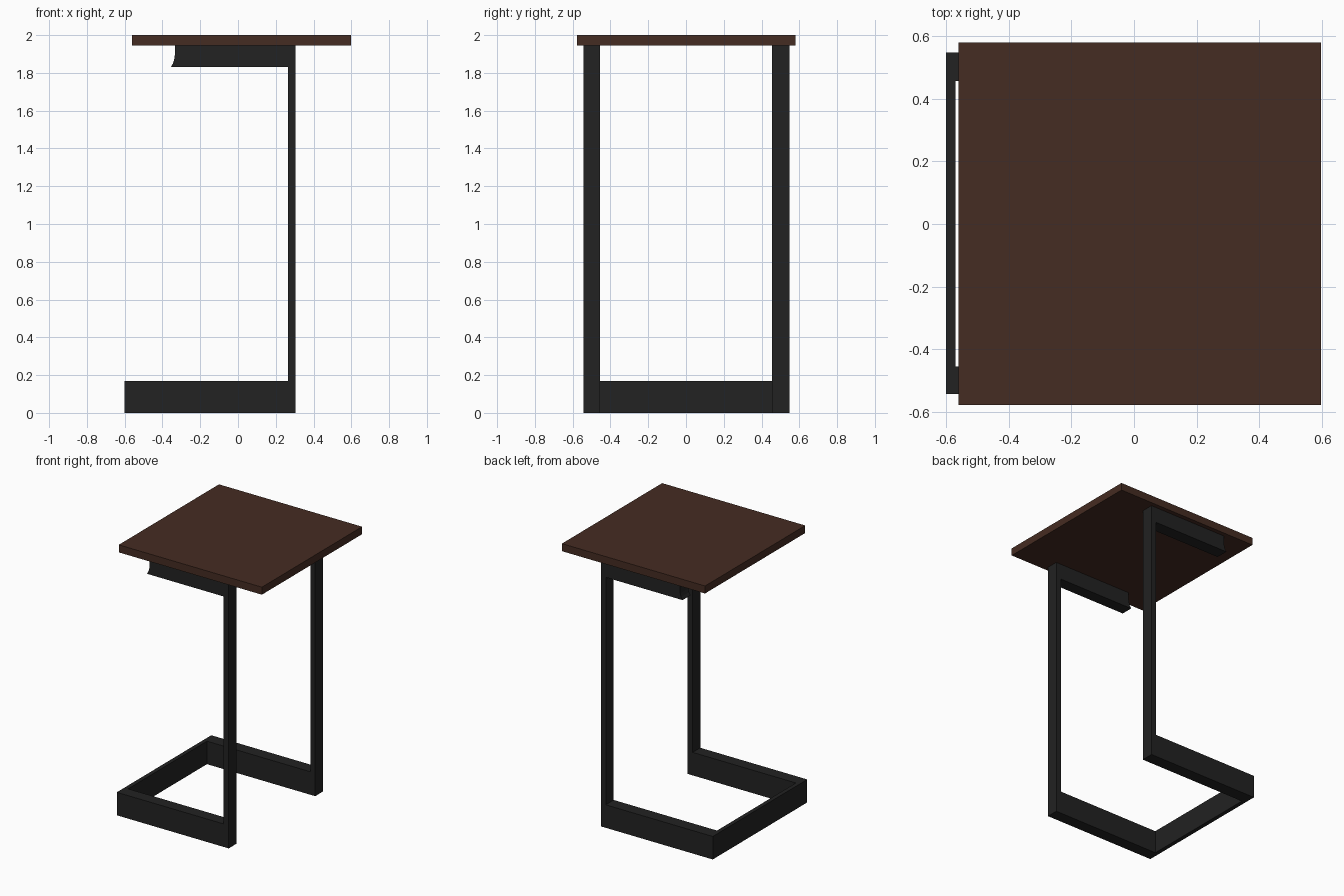
import bpy, bmesh

if "Cube" in bpy.data.objects:
    bpy.data.objects.remove(bpy.data.objects["Cube"])


def material(name, rgb):
    m = bpy.data.materials.new(name)
    m.diffuse_color = (*rgb, 1.0)
    m.use_nodes = True
    m.node_tree.nodes["Principled BSDF"].inputs["Base Color"].default_value = m.diffuse_color
    return m


wood = material("dark_walnut", (0.060, 0.025, 0.016))
steel = material("black_steel", (0.016, 0.016, 0.016))


def finish(bm, name, mat):
    bmesh.ops.recalc_face_normals(bm, faces=bm.faces[:])
    me = bpy.data.meshes.new(name)
    bm.to_mesh(me)
    bm.free()
    me.materials.append(mat)
    ob = bpy.data.objects.new(name, me)
    bpy.context.collection.objects.link(ob)
    return ob


def extrude_profile(name, pts, y0, y1, mat):
    """Extrude an x/z outline from y0 to y1."""
    bm = bmesh.new()
    face = bm.faces.new([bm.verts.new((x, y0, z)) for x, z in pts])
    ext = bmesh.ops.extrude_face_region(bm, geom=[face])
    for v in ext["geom"]:
        if isinstance(v, bmesh.types.BMVert):
            v.co.y = y1
    return finish(bm, name, mat)


def box(name, x0, x1, y0, y1, z0, z1, mat):
    return extrude_profile(name, [(x0, z0), (x1, z0), (x1, z1), (x0, z1)], y0, y1, mat)


# Table top
box("table_top", -0.56, 0.597, -0.577, 0.58, 1.945, 2.0, wood)

# C-shaped side frames: foot rail, post and top arm with a scooped end
outline = [
    (-0.60, 0.0), (0.305, 0.0), (0.305, 1.945), (-0.334, 1.945),
    (-0.334, 1.90), (-0.337, 1.875), (-0.344, 1.85), (-0.356, 1.83),
    (0.265, 1.83), (0.265, 0.168), (-0.60, 0.168),
]
extrude_profile("front_side_frame", outline, -0.543, -0.455, steel)
extrude_profile("back_side_frame", outline, 0.456, 0.548, steel)

# Cross rail joining the two feet
box("foot_cross_rail", -0.60, -0.57, -0.455, 0.456, 0.0, 0.168, steel)
